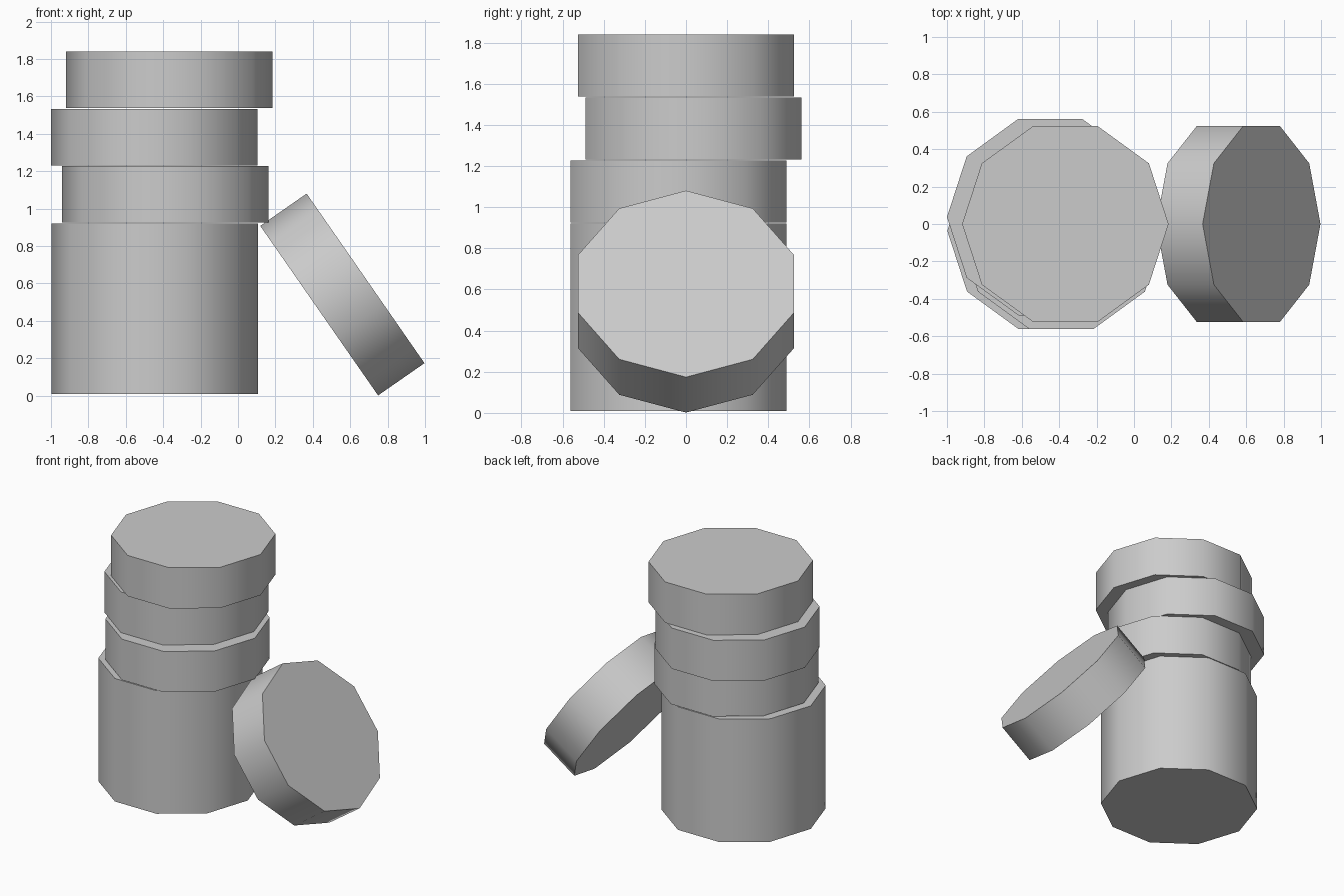
import bpy
from math import radians

cube = bpy.data.objects.get("Cube")
if cube:
    bpy.data.objects.remove(cube, do_unlink=True)

RADIUS = 0.552
SIDES = 10

# Single plain grey
grey = bpy.data.materials.new("plain_grey")
grey.use_nodes = True
colour = (0.6, 0.6, 0.6, 1)
grey.diffuse_color = colour
grey.node_tree.nodes["Principled BSDF"].inputs["Base Color"].default_value = colour


def drum(name, centre, height, tilt=0):
    """Ten-sided drum with corners on the x axis, tilted about y."""
    bpy.ops.mesh.primitive_cylinder_add(vertices=SIDES, radius=RADIUS, depth=height)
    obj = bpy.context.object
    obj.name = name
    # Turn the corners onto the x axis, inside the mesh
    obj.rotation_euler.z = radians(90)
    bpy.ops.object.transform_apply(location=False, rotation=True, scale=False)
    obj.location = centre
    obj.rotation_euler.y = radians(tilt)
    obj.data.materials.append(grey)
    bpy.ops.object.shade_smooth_by_angle(angle=radians(50))
    return obj


# Tall base drum
drum("base_drum", (-0.446, -0.037, 0.464), 0.912)

# Offset discs stacked on the base
for name, x, y, z in (
    ("lower_disc", -0.388, -0.037, 1.076),
    ("middle_disc", -0.448, 0.037, 1.382),
    ("top_disc", -0.367, 0, 1.688),
):
    drum(name, (x, y, z), 0.302)

# Disc leaning against the base
drum("leaning_disc", (0.558, 0, 0.541), 0.302, tilt=55.2)
